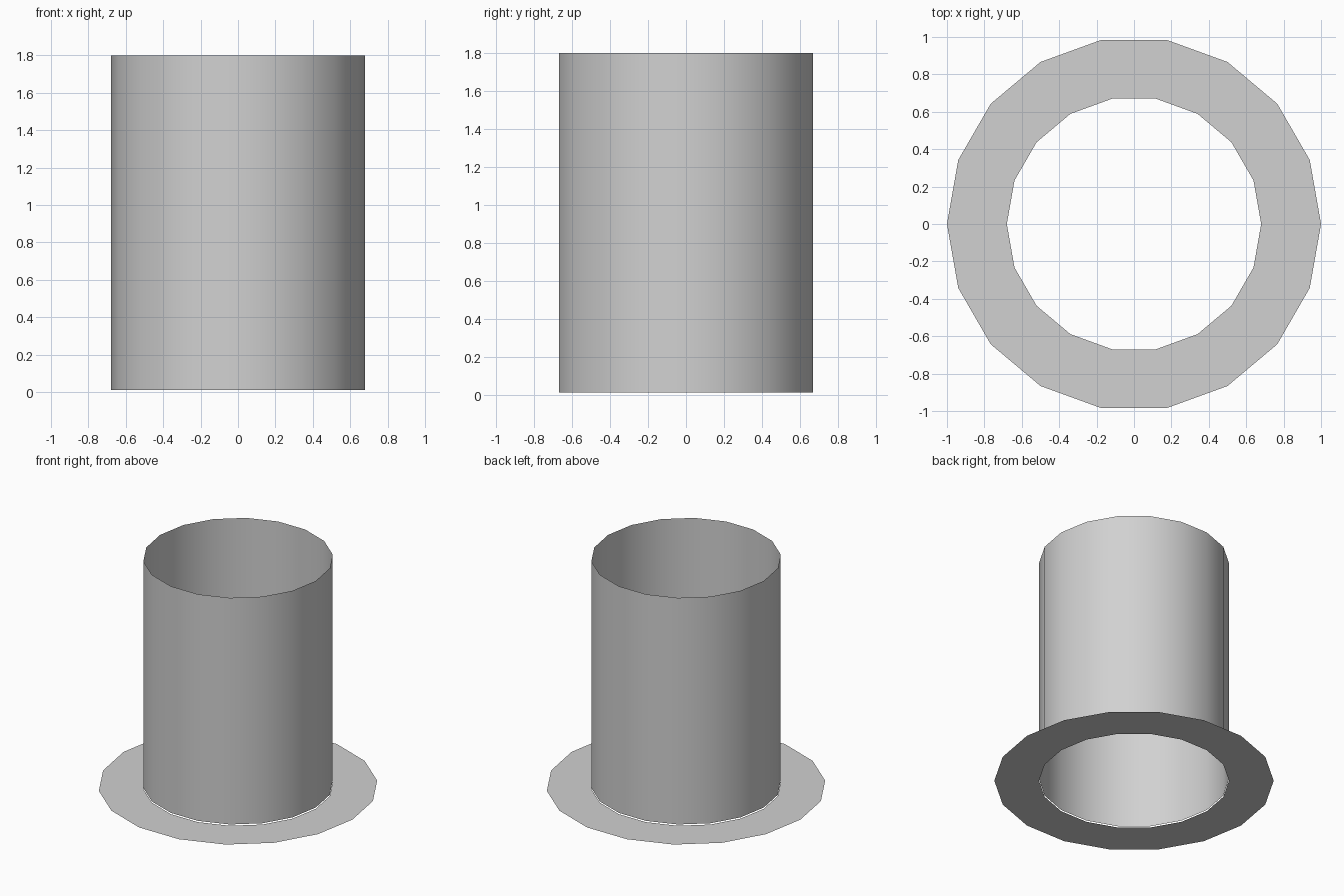
import bpy
import bmesh
from math import cos, sin, tau, radians

cube = bpy.data.objects.get("Cube")
if cube:
    bpy.data.objects.remove(cube, do_unlink=True)

SIDES = 18
INNER = 0.68

# Single plain grey
grey = bpy.data.materials.new("light_grey")
grey.use_nodes = True
colour = (0.64, 0.64, 0.64, 1)
grey.diffuse_color = colour
grey.node_tree.nodes["Principled BSDF"].inputs["Base Color"].default_value = colour


def ring_strip(name, start, end):
    """Open band of quads between two (radius, height) rings."""
    bm = bmesh.new()
    rings = []
    for radius, z in (start, end):
        rings.append([bm.verts.new((radius * cos(tau * i / SIDES),
                                    radius * sin(tau * i / SIDES), z))
                      for i in range(SIDES)])
    low, high = rings
    for i in range(SIDES):
        j = (i + 1) % SIDES
        bm.faces.new((low[i], low[j], high[j], high[i]))
    mesh = bpy.data.meshes.new(name)
    bm.to_mesh(mesh)
    bm.free()
    mesh.materials.append(grey)
    obj = bpy.data.objects.new(name, mesh)
    bpy.context.collection.objects.link(obj)
    return obj


# Flat flange on the ground, facing up
flange = ring_strip("base_flange", (1.0, 0.0), (INNER, 0.0))

# Open tube just above the flange
tube = ring_strip("tube_wall", (INNER, 0.01), (INNER, 1.8))
bpy.ops.object.select_all(action="DESELECT")
tube.select_set(True)
bpy.context.view_layer.objects.active = tube
bpy.ops.object.shade_smooth_by_angle(angle=radians(30))
